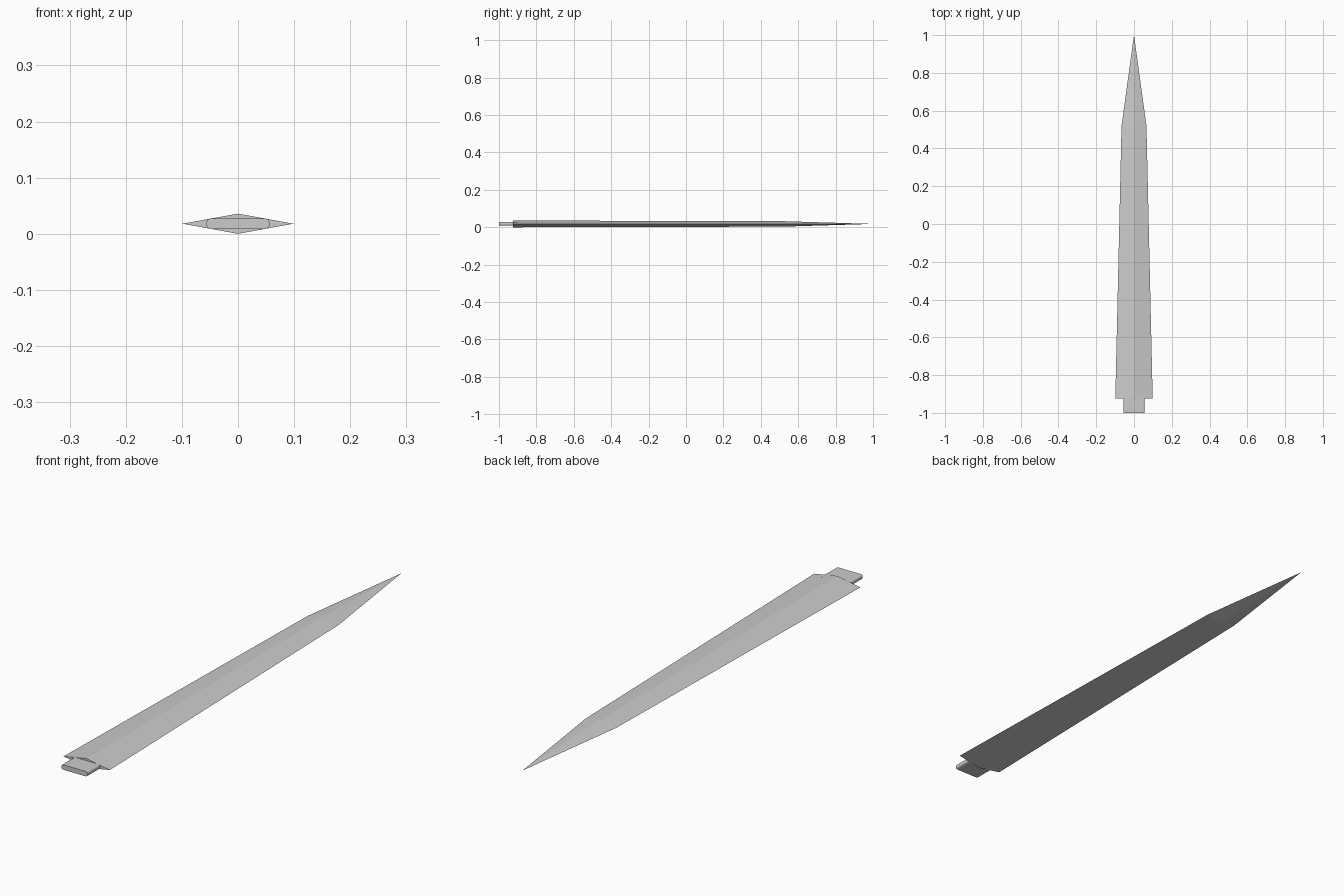
import bpy

if "Cube" in bpy.data.objects:
    bpy.data.objects.remove(bpy.data.objects["Cube"])

steel = bpy.data.materials.new("steel grey")
steel.diffuse_color = (0.6, 0.6, 0.6, 1)
steel.use_nodes = True
steel.node_tree.nodes["Principled BSDF"].inputs["Base Color"].default_value = steel.diffuse_color
MID = 0.018  # height of the blade's centre plane


def loft(name, sections, tip=None):
    """Skin (y, [(x, z), ...]) rings, cap the front, close with a tip or cap."""
    n = len(sections[0][1])
    verts = [(x, y, MID + z) for y, ring in sections for x, z in ring]
    faces = [tuple(range(n))]
    for s in range(len(sections) - 1):
        a, b = s * n, (s + 1) * n
        for i in range(n):
            j = (i + 1) % n
            faces.append((a + j, a + i, b + i, b + j))
    last = (len(sections) - 1) * n
    if tip:
        verts.append(tip)
        faces += [(last + (i + 1) % n, last + i, len(verts) - 1) for i in range(n)]
    else:
        faces.append(tuple(last + i for i in reversed(range(n))))
    mesh = bpy.data.meshes.new(name)
    mesh.from_pydata(verts, [], faces)
    mesh.materials.append(steel)
    obj = bpy.data.objects.new(name, mesh)
    bpy.context.collection.objects.link(obj)
    return obj


def diamond(w, h):
    return [(-w, 0), (0, -h), (w, 0), (0, h)]


def bevelled_bar(w, h):
    half = [(w - 0.007, -h), (w - 0.002, -h * 0.75), (w, -h * 0.4),
            (w, h * 0.4), (w - 0.002, h * 0.75), (w - 0.007, h)]
    return half + [(-x, -z) for x, z in half]


# Tapered blade with a central ridge, narrowing to a point
loft("blade", [(-0.925, diamond(0.099, 0.018)), (0.52, diamond(0.066, 0.0145))],
     tip=(0, 1, MID))

# Short flat tang set into the blade's base
loft("tang", [(-1.0, bevelled_bar(0.056, 0.0095)), (-0.9, bevelled_bar(0.056, 0.0095))])
